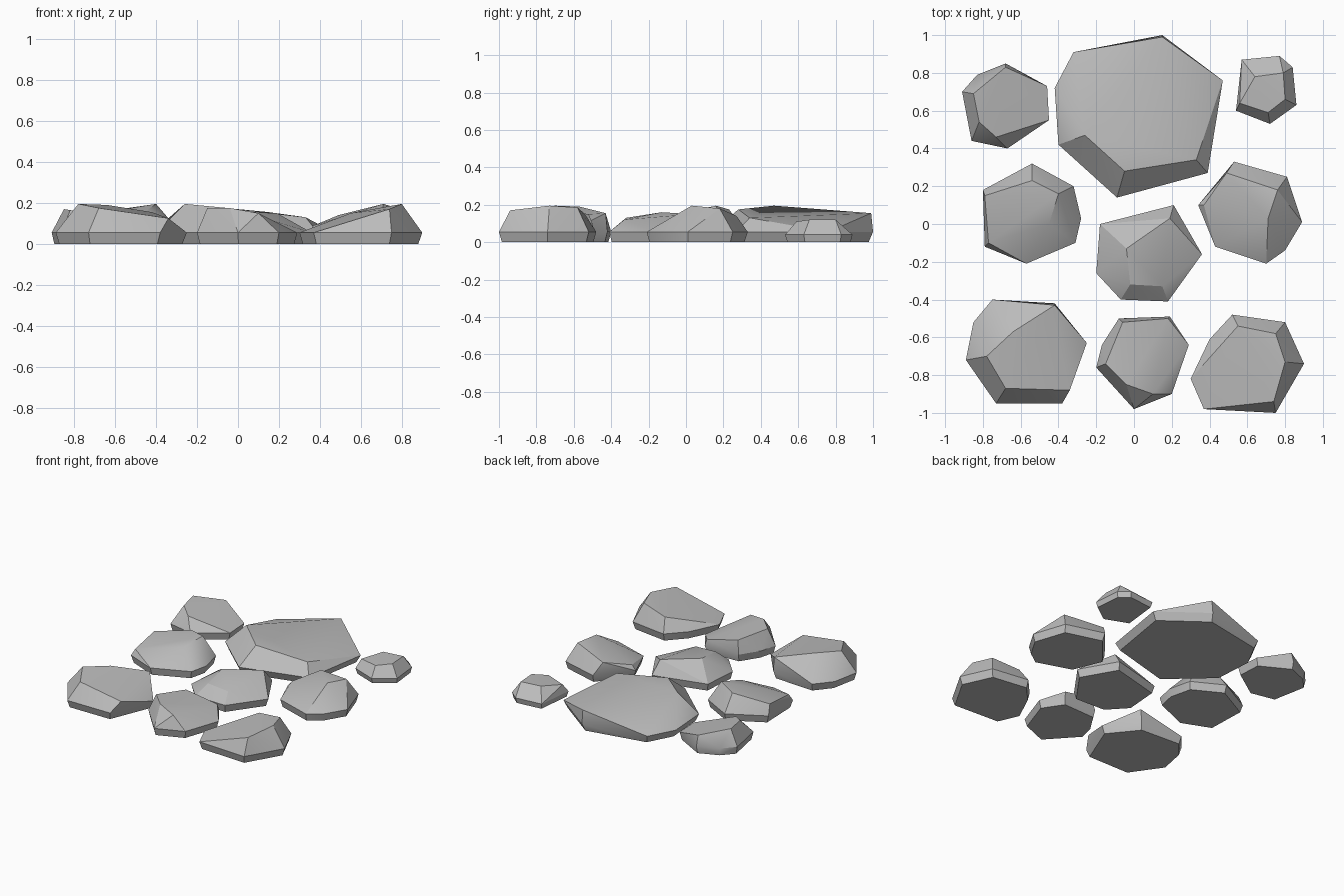
import bpy
import bmesh
import math
from mathutils import Vector

default_cube = bpy.data.objects.get("Cube")
if default_cube:
    bpy.data.objects.remove(default_cube, do_unlink=True)

# One plain stone colour for every slab
stone_grey = bpy.data.materials.new("stone_grey")
stone_grey.use_nodes = True
grey = (0.5, 0.5, 0.5, 1)
stone_grey.diffuse_color = grey
stone_grey.node_tree.nodes["Principled BSDF"].inputs["Base Color"].default_value = grey


def build_stone(name, outline, crown, belt=0.055, taper=0.94):
    """Faceted slab: tapered foot, widest outline at belt height, chiselled crown."""
    centre = sum((Vector(p) for p in outline), Vector((0, 0))) / len(outline)
    bm = bmesh.new()
    for point in outline:
        rim = Vector(point)
        foot = centre.lerp(rim, taper)
        bm.verts.new((rim.x, rim.y, belt))
        bm.verts.new((foot.x, foot.y, 0))
    for point in crown:
        bm.verts.new(point)

    # Wrap the rings in flat facets and merge coplanar triangles
    hull = bmesh.ops.convex_hull(bm, input=bm.verts)
    loose = [v for v in hull["geom_interior"] if isinstance(v, bmesh.types.BMVert)]
    bmesh.ops.delete(bm, geom=loose, context="VERTS")
    bmesh.ops.dissolve_limit(bm, angle_limit=math.radians(3),
                             verts=bm.verts, edges=bm.edges)
    bmesh.ops.recalc_face_normals(bm, faces=bm.faces)

    mesh = bpy.data.meshes.new(name)
    bm.to_mesh(mesh)
    bm.free()
    mesh.materials.append(stone_grey)
    stone = bpy.data.objects.new(name, mesh)
    bpy.context.scene.collection.objects.link(stone)

    # Soften shallow creases, keep chiselled edges crisp
    bpy.ops.object.select_all(action="DESELECT")
    stone.select_set(True)
    bpy.context.view_layer.objects.active = stone
    bpy.ops.object.shade_smooth_by_angle(angle=math.radians(28))
    return stone


# Back row
build_stone(
    "back_right_stone",
    outline=[(-.83, .79), (-.68, .85), (-.46, .73), (-.45, .55),
             (-.67, .4), (-.86, .44), (-.91, .7)],
    crown=[(-.85, .69, .17), (-.68, .83, .13), (-.82, .54, .165), (-.73, .46, .14)])

build_stone(
    "large_back_stone",
    outline=[(-.32, .91), (.15, 1), (.47, .76), (.39, .27),
             (-.09, .14), (-.4, .42), (-.42, .72)],
    crown=[(-.26, .47, .195), (-.05, .28, .175), (.33, .34, .13), (.15, .99, .155)])

build_stone(
    "small_back_left_stone",
    outline=[(.57, .87), (.77, .89), (.84, .83), (.86, .63), (.72, .53), (.54, .6)],
    crown=[(.64, .78, .12), (.79, .8, .12), (.8, .66, .12), (.71, .59, .11),
           (.56, .64, .1)],
    belt=.04)

# Middle row
build_stone(
    "middle_right_stone",
    outline=[(-.8, .18), (-.54, .32), (-.32, .2), (-.28, .03),
             (-.31, -.1), (-.57, -.21), (-.79, -.12)],
    crown=[(-.79, .15, .13), (-.54, .23, .175), (-.4, .16, .195), (-.45, 0, .16),
           (-.77, -.1, .1)])

build_stone(
    "centre_stone",
    outline=[(-.18, 0), (.21, .1), (.36, -.16), (.18, -.41), (-.07, -.4), (-.2, -.26)],
    crown=[(-.02, -.32, .13), (.15, -.33, .12), (.19, .03, .15), (-.04, -.13, .16)])

build_stone(
    "middle_left_stone",
    outline=[(.34, .1), (.53, .33), (.81, .25), (.89, .01),
             (.8, -.14), (.7, -.21), (.43, -.12)],
    crown=[(.49, .27, .14), (.76, .18, .18), (.71, .03, .195), (.37, .1, .09)])

# Front row
build_stone(
    "front_right_stone",
    outline=[(-.75, -.4), (-.42, -.42), (-.25, -.63), (-.38, -.95),
             (-.73, -.95), (-.89, -.72), (-.85, -.52)],
    crown=[(-.42, -.43, .155), (-.64, -.57, .19), (-.78, -.7, .195),
           (-.68, -.87, .175), (-.34, -.88, .125)])

build_stone(
    "front_centre_stone",
    outline=[(-.08, -.5), (.19, -.49), (.29, -.64), (.2, -.9),
             (0, -.98), (-.2, -.76), (-.17, -.64)],
    crown=[(-.06, -.52, .15), (.18, -.5, .1), (-.15, -.74, .175), (-.04, -.85, .175),
           (.1, -.9, .15)])

build_stone(
    "front_left_stone",
    outline=[(.3, -.82), (.4, -.61), (.52, -.48), (.8, -.52),
             (.9, -.74), (.75, -1), (.37, -.98)],
    crown=[(.55, -.54, .15), (.75, -.58, .185), (.8, -.73, .195), (.74, -.94, .17)])
